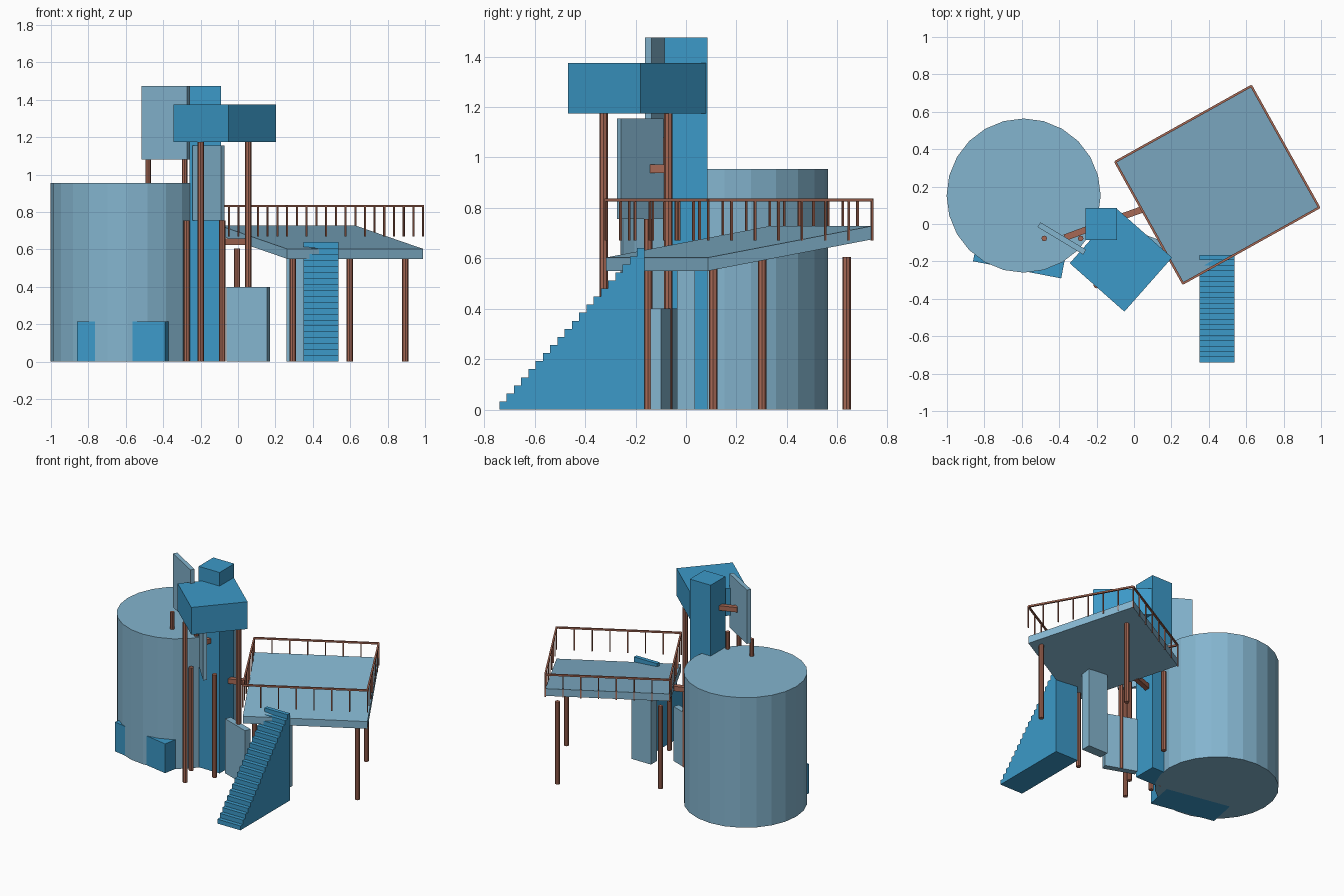
import bpy, bmesh
from math import radians, atan2, hypot
from mathutils import Vector, Matrix

cube = bpy.data.objects.get("Cube")
if cube:
    bpy.data.objects.remove(cube, do_unlink=True)


def material(name, rgb):
    m = bpy.data.materials.new(name)
    m.use_nodes = True
    m.diffuse_color = (*rgb, 1)
    m.node_tree.nodes["Principled BSDF"].inputs["Base Color"].default_value = (*rgb, 1)
    return m


PALE = material("pale blue", (0.23, 0.46, 0.62))
BLUE = material("strong blue", (0.045, 0.32, 0.58))
BROWN = material("reddish brown", (0.38, 0.14, 0.09))


def finish(name, bm, mat):
    bmesh.ops.recalc_face_normals(bm, faces=bm.faces)
    mesh = bpy.data.meshes.new(name)
    bm.to_mesh(mesh)
    bm.free()
    mesh.materials.append(mat)
    obj = bpy.data.objects.new(name, mesh)
    bpy.context.collection.objects.link(obj)
    return obj


def add_box(bm, centre, size, angle=0):
    """Upright box turned about z by an angle in degrees."""
    m = (Matrix.Translation(centre) @ Matrix.Rotation(radians(angle), 4, 'Z')
         @ Matrix.Diagonal((*size, 1)))
    bmesh.ops.create_cube(bm, size=1, matrix=m)


def box(name, mat, xy, size, z0, z1, angle=0):
    bm = bmesh.new()
    add_box(bm, (*xy, (z0 + z1) / 2), (*size, z1 - z0), angle)
    return finish(name, bm, mat)


def cylinder(name, mat, xy, r, z0, z1, sides):
    bm = bmesh.new()
    bmesh.ops.create_cone(bm, cap_ends=True, segments=sides, radius1=r, radius2=r,
                          depth=z1 - z0, matrix=Matrix.Translation((*xy, (z0 + z1) / 2)))
    return finish(name, bm, mat)


def add_beam(bm, a, b, z, width):
    """Horizontal square bar from a to b."""
    dx, dy = b[0] - a[0], b[1] - a[1]
    add_box(bm, ((a[0] + b[0]) / 2, (a[1] + b[1]) / 2, z),
            (hypot(dx, dy), width, width), atan2(dy, dx) * 180 / 3.14159265)


def prism(name, mat, points, offset):
    """Polygon extruded along an offset vector."""
    bm = bmesh.new()
    face = bm.faces.new([bm.verts.new(p) for p in points])
    ext = bmesh.ops.extrude_face_region(bm, geom=[face])
    bmesh.ops.translate(bm, vec=offset,
                        verts=[v for v in ext["geom"] if isinstance(v, bmesh.types.BMVert)])
    return finish(name, bm, mat)


# Round tank with a low block through its front
cylinder("tank", PALE, (-0.59, 0.152), 0.412, 0, 0.955, 24)
box("tank_front_block", BLUE, (-0.604, -0.137), (0.48, 0.22), 0, 0.215, -11)

# Central column and raised cabin
box("column", BLUE, (-0.175, 0), (0.17, 0.17), 0, 1.475)
box("cabin", BLUE, (-0.07, -0.195), (0.39, 0.385), 1.175, 1.375, -41.5)
for i, xy in enumerate([(-0.2, -0.327), (0.055, -0.07)]):
    cylinder(f"cabin_post_{i + 1}", BROWN, xy, 0.017, 0, 1.175, 8)

# Upright panels and the posts under them
box("top_panel", PALE, (-0.386, -0.077), (0.285, 0.03), 1.08, 1.475, -31)
box("middle_panel", PALE, (-0.158, -0.182), (0.225, 0.025), 0.755, 1.155, -48)
box("low_panel", PALE, (0.055, -0.08), (0.23, 0.045), 0, 0.4, -20)
box("deck_panel", PALE, (0.34, 0), (0.16, 0.07), 0, 0.6)
for i, xy in enumerate([(-0.48, -0.077), (-0.285, -0.077)]):
    cylinder(f"top_panel_post_{i + 1}", BROWN, xy, 0.015, 0, 1.08, 8)
for i, xy in enumerate([(-0.275, -0.15), (-0.085, -0.15)]):
    cylinder(f"middle_panel_post_{i + 1}", BROWN, xy, 0.017, 0, 0.755, 8)

# Beams joining the column to its neighbours
for name, a, b, z in [("deck_beam", (-0.175, 0), (0.05, 0.08), 0.64),
                      ("middle_panel_beam", (-0.195, -0.145), (-0.172, -0.07), 0.955),
                      ("top_panel_beam", (-0.37, -0.073), (-0.2, -0.01), 1.27)]:
    bm = bmesh.new()
    add_beam(bm, a, b, z, 0.035)
    finish(name, bm, BROWN)

# Sloping deck
corners = [(0.262, -0.318), (0.99, 0.088), (0.627, 0.738), (-0.1, 0.332)]
slope = (0.55, 0.55, 0.675, 0.675)
prism("deck", PALE, [(x, y, z) for (x, y), z in zip(corners, slope)], Vector((0, 0, 0.053)))
for i, xy in enumerate([(0.292, -0.225), (0.895, 0.108), (0.597, 0.637), (-0.005, 0.302)]):
    cylinder(f"deck_post_{i + 1}", BROWN, xy, 0.017, 0, 0.605, 8)

# Level railing around the deck
rail = bmesh.new()
STEPS = 7
for i in range(4):
    a, b = Vector(corners[i]), Vector(corners[(i + 1) % 4])
    add_beam(rail, a, b, 0.832, 0.012)
    for k in range(STEPS):
        p = a.lerp(b, k / STEPS)
        add_box(rail, (p.x, p.y, 0.75), (0.008, 0.008, 0.16), 29)
finish("deck_railing", rail, BROWN)

# Solid staircase, cut from a stepped profile
COUNT, front, back, top = 20, -0.74, -0.165, 0.64
run, rise = (back - front) / COUNT, top / COUNT
profile = [(0.35, back, 0), (0.35, front, 0)]
for k in range(COUNT):
    profile.append((0.35, front + k * run, (k + 1) * rise))
    profile.append((0.35, front + (k + 1) * run, (k + 1) * rise))
prism("stairs", BLUE, profile, Vector((0.188, 0, 0)))
